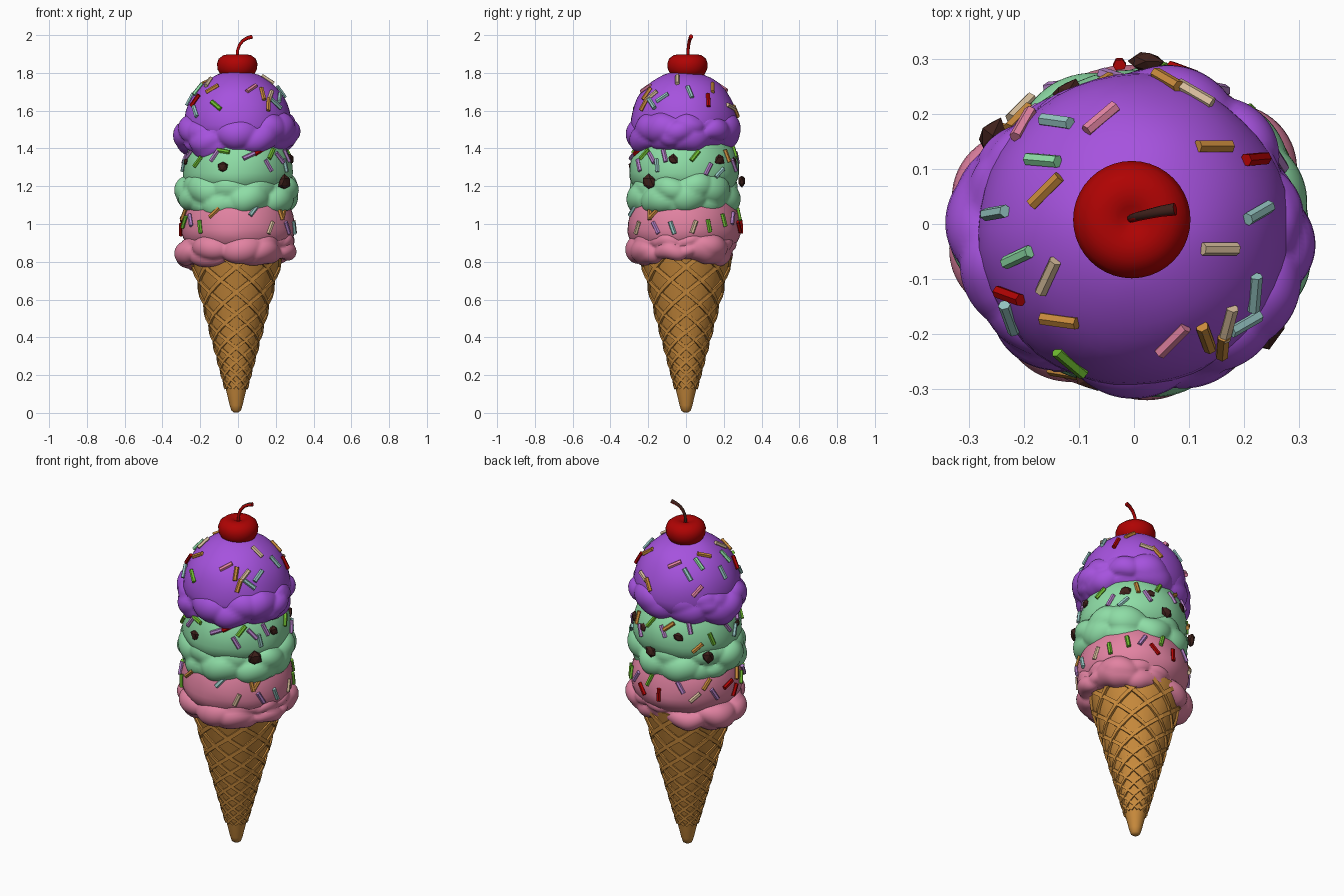
import bpy, bmesh, math, random
from mathutils import Vector, Matrix, noise

if "Cube" in bpy.data.objects:
    bpy.data.objects.remove(bpy.data.objects["Cube"])

random.seed(4)
COLOURS = {
    "waffle": (0.58, 0.255, 0.045), "strawberry": (0.76, 0.225, 0.36),
    "mint": (0.27, 0.72, 0.38), "violet": (0.38, 0.085, 0.73),
    "red": (0.43, 0.001, 0.001), "chocolate": (0.05, 0.015, 0.011),
    "green": (0.16, 0.51, 0.03), "pale_blue": (0.30, 0.56, 0.54),
    "cream": (0.68, 0.51, 0.33), "lilac": (0.46, 0.22, 0.58)}
NAMES = list(COLOURS)
MATS = []
for name, rgb in COLOURS.items():
    m = bpy.data.materials.new(name)
    m.diffuse_color = (*rgb, 1)
    m.use_nodes = True
    m.node_tree.nodes["Principled BSDF"].inputs["Base Color"].default_value = m.diffuse_color
    MATS.append(m)


def finish(bm, name, colours, angle=None):
    """Turn a bmesh into an object; angle turns on smooth shading."""
    bmesh.ops.recalc_face_normals(bm, faces=bm.faces)
    me = bpy.data.meshes.new(name)
    bm.to_mesh(me)
    bm.free()
    for c in colours:
        me.materials.append(MATS[NAMES.index(c)])
    ob = bpy.data.objects.new(name, me)
    bpy.context.collection.objects.link(ob)
    if angle:
        bpy.ops.object.select_all(action='DESELECT')
        ob.select_set(True)
        bpy.context.view_layer.objects.active = ob
        bpy.ops.object.shade_smooth_by_angle(angle=math.radians(angle))
    return ob


def skin(bm, rings, loop=False):
    """Bridge equal rings of points; close them end to end or cap them."""
    vs = [[bm.verts.new(p) for p in r] for r in rings]
    n = len(vs[0])
    for i in range(len(vs) if loop else len(vs) - 1):
        a, b = vs[i], vs[(i + 1) % len(vs)]
        for j in range(n):
            bm.faces.new((a[j], a[(j + 1) % n], b[(j + 1) % n], b[j]))
    if not loop:
        bm.faces.new(vs[0][::-1])
        bm.faces.new(vs[-1])


def circle(r, z, n, cx=0.0, cy=0.0):
    return [(cx + r * math.cos(2 * math.pi * k / n), cy + r * math.sin(2 * math.pi * k / n), z)
            for k in range(n)]


def sweep(bm, pts, ups, radii, sides):
    """Sweep a small polygon along a path."""
    rings = []
    for i, p in enumerate(pts):
        t = (pts[min(i + 1, len(pts) - 1)] - pts[max(i - 1, 0)]).normalized()
        s = t.cross(ups[i]).normalized()
        u = s.cross(t)
        angs = [2 * math.pi * (k + 0.5) / sides for k in range(sides)]
        rings.append([p + radii[i] * (math.cos(a) * s + math.sin(a) * u) for a in angs])
    skin(bm, rings)


# Waffle cone
def cone_r(z):
    return 0.022 + 0.262 * z


bm = bmesh.new()
skin(bm, [circle(r, z, 40, -0.01) for r, z in
          ((0.012, 0.003), (0.025, 0.012), (0.034, 0.04), (cone_r(0.1), 0.1), (cone_r(0.86), 0.86))])
finish(bm, "waffle_cone", ["waffle"], 40)

# Crossing spiral ridges
bm = bmesh.new()
COUNT = 8
for turn in (1, -1):
    for k in range(COUNT):
        pts, ups = [], []
        for i in range(37):
            z = 0.13 * (0.85 / 0.13) ** (i / 36)
            a = 2 * math.pi * (k + 0.5) / COUNT + turn * 2.8 * (z - 0.85) / (0.35 * z + 0.28)
            up = Vector((math.cos(a), math.sin(a), 0))
            pts.append(up * cone_r(z) + Vector((-0.01, 0, z)))
            ups.append(up)
        sweep(bm, pts, ups, [0.008 + 0.011 * p.z for p in pts], 4)
finish(bm, "waffle_ridges", ["waffle"])


# Scoops: a dome and a lumpy skirt
def scoop(name, colour, zc, rad, zs, half, tilt, seed):
    bm = bmesh.new()
    bmesh.ops.create_uvsphere(bm, u_segments=48, v_segments=24, radius=rad)
    for v in bm.verts:
        v.co *= 1 + 0.02 * noise.noise(v.co * 7 + Vector((seed, 0, 0)))
        if v.co.z < 0:
            v.co.z *= 0.6
        v.co += Vector((0, -0.01, zc))
    finish(bm, name + "_dome", [colour], 50)
    bm = bmesh.new()
    rings = []
    for i in range(180):
        t = 2 * math.pi * i / 180
        c, s = math.cos(t), math.sin(t)
        wave = noise.noise((c * 2.2, s * 2.2, seed))
        ring = []
        for j in range(36):
            f = 2 * math.pi * j / 36
            cf, sf = math.cos(f), math.sin(f)
            base = Vector((c * (0.245 + 0.078 * cf), s * (0.22 + 0.068 * cf), half * sf))
            d = noise.voronoi(base / 0.16 + Vector((seed, seed, 0)))[0][0]
            k = 0.045 * (0.5 - d * d * 1.5)
            out = Vector((c * cf, s * cf, sf))
            lift = zs + 0.025 * wave + tilt[0] * c + tilt[1] * s
            ring.append(base + out * k + Vector((0, -0.012, lift)))
        rings.append(ring)
    skin(bm, rings, loop=True)
    finish(bm, name + "_skirt", [colour], 50)


scoop("strawberry_scoop", "strawberry", 0.97, 0.30, 0.872, 0.078, (0.012, 0), 3.3)
scoop("mint_scoop", "mint", 1.27, 0.29, 1.155, 0.094, (0.005, 0), 7.7)
scoop("violet_scoop", "violet", 1.525, 0.285, 1.48, 0.09, (0.012, 0.015), 12.1)

# Sprinkles
PALETTE = ["red", "waffle", "green", "pale_blue", "cream", "lilac", "strawberry", "mint",
           "chocolate"]


def add_sprinkle(bm, pos, normal, along, col, length=0.07):
    y = normal.cross(along).normalized()
    z = y.cross(normal).normalized()
    mat = Matrix((normal, y, z)).transposed().to_4x4()
    mat.translation = pos
    vs = bmesh.ops.create_cone(bm, cap_ends=True, segments=6, radius1=0.012, radius2=0.012,
                               depth=length, matrix=mat)["verts"]
    for f in {f for v in vs for f in v.link_faces}:
        f.material_index = col


# x, y, direction in degrees, colour, as seen from above on the top scoop
TOP = [(-.20, .18, 60, 6), (-.14, .185, -8, 3), (-.06, .19, 40, 6), (-.165, .115, -5, 7),
       (-.16, .06, 45, 1), (-.25, .02, 10, 3), (-.21, -.06, 25, 7), (-.155, -.095, 65, 4),
       (-.225, -.13, -20, 0), (-.135, -.175, -8, 1), (-.115, -.25, -40, 2), (.07, -.21, 45, 6),
       (.145, .14, 0, 1), (.22, .117, 5, 0), (.225, .02, 30, 3), (.155, -.045, 0, 4),
       (.218, -.125, 85, 3), (.17, -.18, 75, 4), (.16, -.22, 85, 1), (.20, -.18, 30, 3),
       (.13, -.205, 110, 1), (-.225, -.17, 110, 3), (.06, .26, -30, 1), (.11, .235, -30, 4)]
bm = bmesh.new()
centre = Vector((0, -0.01, 1.525))
for x, y, a, col in TOP:
    d = Vector((x, y + 0.01, 0))
    d.z = math.sqrt(max(0.285 ** 2 - d.x ** 2 - d.y ** 2, 0.005))
    n = d.normalized()
    a = math.radians(a)
    along = Vector((math.cos(a), math.sin(a), 0))
    along.z = -(n.x * along.x + n.y * along.y) / n.z
    add_sprinkle(bm, centre + n * 0.288, n, along.normalized(), col, 0.075)
finish(bm, "violet_scoop_sprinkles", PALETTE)

# compass angle, height, slant, colour on the lower scoops
PINK = [(-178, .97, 60, 0), (-162, 1.01, 60, 2), (-148, 1.02, 120, 5), (-132, .985, 100, 2),
        (-116, 1.06, 45, 1), (-73, 1.07, 50, 3), (-55, .98, 65, 4), (-39, 1.055, 100, 1),
        (-30, .98, 120, 5), (-33, 1.06, 50, 1), (-12, .98, 110, 3), (10, .985, 70, 4),
        (26, .99, 100, 2), (45, 1.02, 100, 2), (60, 1.03, 60, 5), (73, .985, 130, 0),
        (82, 1.05, 70, 2), (95, .985, 90, 0), (118, 1.04, 120, 5), (133, .985, 40, 4),
        (146, 1.05, 50, 1), (154, .99, 120, 5), (172, 1.02, 20, 0), (190, 1.05, 60, 1)]
MINT = [(-160, 1.37, 40, 5), (-138, 1.33, 50, 2), (-117, 1.36, 60, 5), (-107, 1.385, 170, 2),
        (-78, 1.36, 25, 5), (-65, 1.385, 30, 0), (-56, 1.31, 120, 5), (-50, 1.37, 50, 2),
        (-30, 1.31, 100, 3), (-38, 1.35, 130, 5), (-22, 1.36, 110, 5), (12, 1.36, 50, 2),
        (26, 1.29, 60, 5), (40, 1.27, 40, 3), (55, 1.36, 100, 1), (66, 1.31, 120, 5),
        (80, 1.38, 60, 2), (98, 1.35, 120, 5), (104, 1.38, 40, 1), (128, 1.38, 100, 5),
        (136, 1.27, 40, 1), (152, 1.31, 110, 2), (174, 1.35, 120, 5), (186, 1.31, 60, 3)]
for name, zc, rad, table in (("strawberry_scoop_sprinkles", 0.97, 0.30, PINK),
                             ("mint_scoop_sprinkles", 1.27, 0.29, MINT)):
    bm = bmesh.new()
    for a, z, slant, col in table:
        a, slant, dz = math.radians(a), math.radians(slant), z - zc
        rr = math.sqrt(rad ** 2 - dz ** 2)
        n = Vector((rr * math.cos(a), rr * math.sin(a), dz)).normalized()
        side = Vector((-math.sin(a), math.cos(a), 0))
        along = side * math.cos(slant) + n.cross(side) * math.sin(slant)
        add_sprinkle(bm, Vector((0, -0.01, zc)) + n * (rad + 0.002), n, along, col)
    finish(bm, name, PALETTE)

# Chocolate chips: compass angle, height, size, half sunk in the scoop
CHIPS = [(-106, 1.30, .036), (-38, 1.22, .045), (146, 1.22, .04), (86, 1.23, .036),
         (70, 1.33, .032), (42, 1.34, .036), (-12, 1.34, .032), (115, 1.33, .034),
         (194, 1.33, .026)]
bm = bmesh.new()
for a, z, s in CHIPS:
    a = math.radians(a)
    r = math.sqrt(0.29 ** 2 - (z - 1.27) ** 2) + (0.025 if z < 1.25 else 0)
    c = Vector((r * math.cos(a), (r - 0.005) * math.sin(a) - 0.01, z))
    vs = bmesh.ops.create_icosphere(bm, subdivisions=1, radius=s,
                                    matrix=Matrix.Translation(c))["verts"]
    out = Vector((math.cos(a), math.sin(a), 0))
    for v in vs:
        d = (v.co - c) * random.uniform(0.7, 1.1)
        v.co = c + d - out * 0.4 * d.dot(out)
finish(bm, "chocolate_chips", ["chocolate"])

# Cherry with a dimple
bm = bmesh.new()
prof = [(.01, 1.765), (.05, 1.768), (.088, 1.788), (.104, 1.818), (.107, 1.848), (.098, 1.875),
        (.075, 1.893), (.05, 1.898), (.025, 1.893), (.006, 1.882)]
skin(bm, [circle(r, z, 40, -0.004, 0.008) for r, z in prof])
finish(bm, "cherry", ["red"], 60)

# Cherry stem, red below and brown on its upper side
bm = bmesh.new()
pts = [Vector(p) for p in ((-.005, .01, 1.87), (-.002, .011, 1.92), (.008, .014, 1.948),
                           (.025, .018, 1.97), (.048, .023, 1.984), (.075, .027, 1.992))]
sweep(bm, pts, [Vector((0, 1, 0))] * 6, [.008, .008, .0085, .009, .01, .0115], 10)
bmesh.ops.recalc_face_normals(bm, faces=bm.faces)
for f in bm.faces:
    f.normal_update()
    f.material_index = int(f.normal.dot(Vector((-0.4, 0.5, 0.75))) > 0.3)
finish(bm, "cherry_stem", ["red", "chocolate"], 50)
